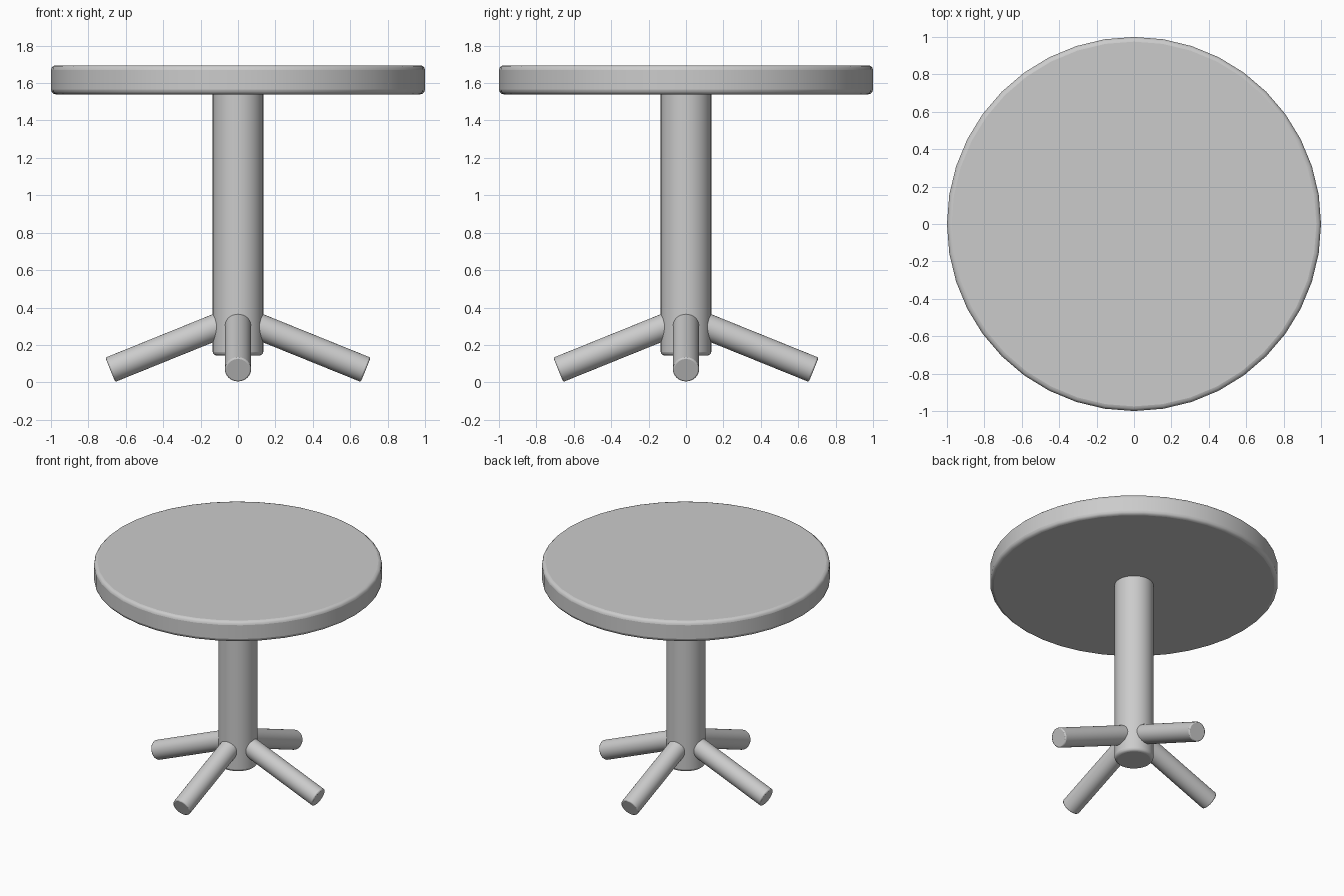
import bpy, math
from mathutils import Vector

if "Cube" in bpy.data.objects:
    bpy.data.objects.remove(bpy.data.objects["Cube"])


def rod(name, a, b, radius, sides, bevel, segments=3):
    """Bevelled, smooth-shaded cylinder running from point a to point b."""
    a, b = Vector(a), Vector(b)
    axis = b - a
    bpy.ops.mesh.primitive_cylinder_add(vertices=sides, radius=radius,
                                        depth=axis.length, location=(a + b) / 2)
    ob = bpy.context.object
    ob.name = name
    ob.rotation_euler = axis.to_track_quat('Z', 'Y').to_euler()
    mod = ob.modifiers.new("rounded_rim", 'BEVEL')
    mod.width = bevel
    mod.segments = segments
    mod.limit_method = 'ANGLE'
    mod.angle_limit = math.radians(40)
    bpy.ops.object.shade_smooth_by_angle(angle=math.radians(40))
    return ob


# Round table top
rod("table_top", (0, 0, 1.54), (0, 0, 1.695), 1.0, 40, 0.025)

# Central column
rod("column", (0, 0, 0.143), (0, 0, 1.56), 0.135, 40, 0.02)

# Four sloping feet, one per side
for i, side in enumerate(("right", "back", "left", "front")):
    c, s = round(math.cos(i * math.pi / 2)), round(math.sin(i * math.pi / 2))
    rod(side + "_foot", (0.06 * c, 0.06 * s, 0.319),
        (0.683 * c, 0.683 * s, 0.067), 0.07, 32, 0.008, 2)
